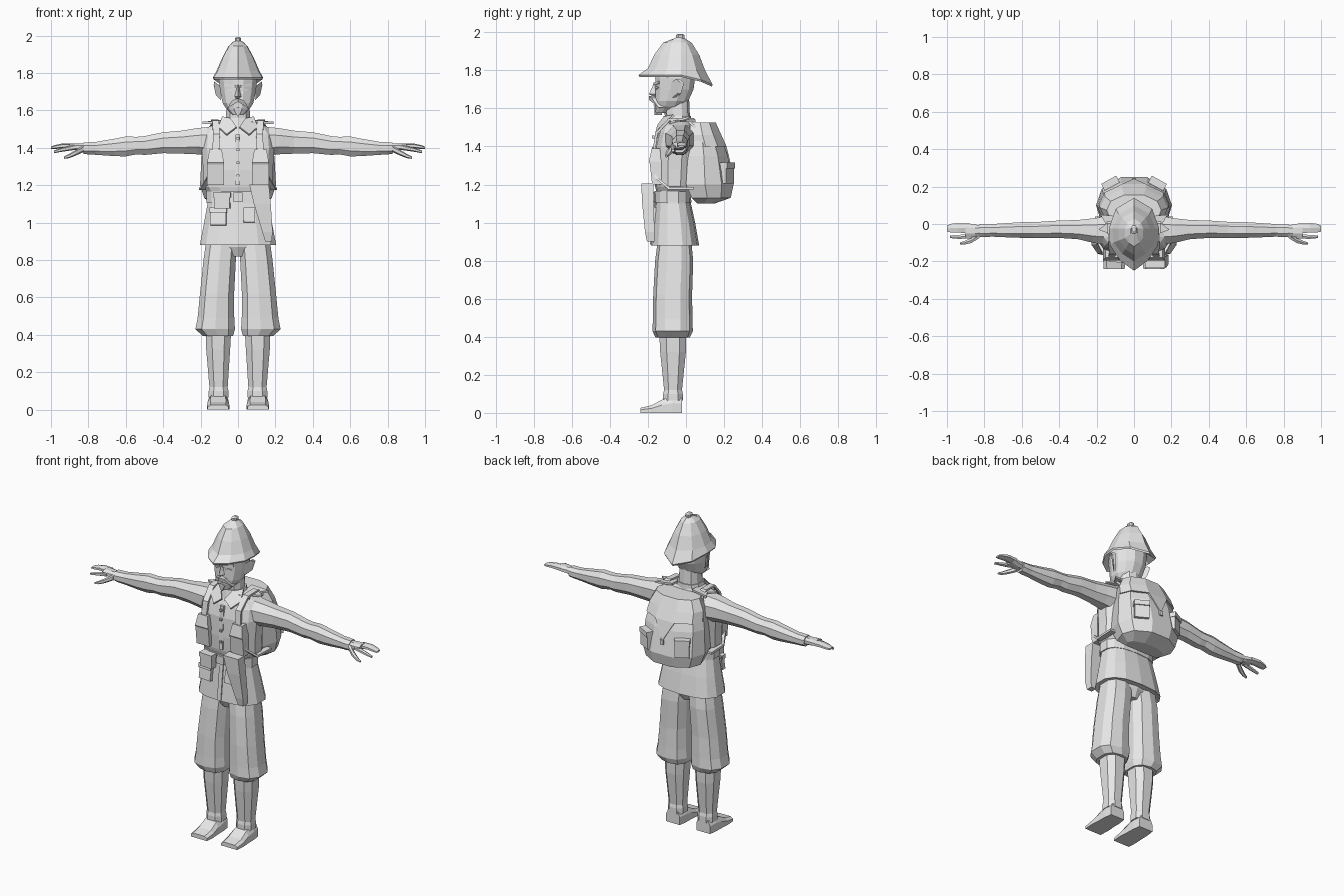
import bpy, bmesh, math
from mathutils import Vector, Matrix

cloth = bpy.data.materials.new("plain_grey")
cloth.diffuse_color = (0.8, 0.8, 0.8, 1)


def finish(name, bm):
    bmesh.ops.recalc_face_normals(bm, faces=bm.faces)
    me = bpy.data.meshes.new(name)
    bm.to_mesh(me)
    bm.free()
    me.materials.append(cloth)
    ob = bpy.data.objects.new(name, me)
    bpy.context.collection.objects.link(ob)
    return ob


def loft(name, rings):
    """Skin a list of equal-length point rings and cap both ends."""
    bm = bmesh.new()
    vs = [[bm.verts.new(p) for p in r] for r in rings]
    n = len(vs[0])
    for a, b in zip(vs, vs[1:]):
        for i in range(n):
            bm.faces.new((a[i], a[(i + 1) % n], b[(i + 1) % n], b[i]))
    bm.faces.new(vs[0])
    bm.faces.new(vs[-1])
    return finish(name, bm)


def oval(u, v, ru, rv, n, power=2.0, turn=0.0):
    """Points of a superellipse in two coordinates."""
    out = []
    for i in range(n):
        t = 2 * math.pi * i / n + turn
        c, s = math.cos(t), math.sin(t)
        out.append((u + ru * math.copysign(abs(c) ** (2 / power), c),
                    v + rv * math.copysign(abs(s) ** (2 / power), s)))
    return out


def column(name, rows, n=12, power=2.4, cx=0):
    """Rows of (z, y centre, x radius, y radius[, x centre])."""
    return loft(name, [[(x, y, r[0]) for x, y in
                        oval(r[4] if len(r) > 4 else cx, r[1], r[2], r[3], n, power, math.pi / n)]
                       for r in rows])


def limb(name, s, rows, n=8, power=2.2):
    """Rows of (x, y centre, z centre, y radius, z radius), mirrored by s."""
    return loft(name, [[(s * r[0], y, z) for y, z in oval(r[1], r[2], r[3], r[4], n, power, math.pi / n)]
                       for r in rows])


def plate(name, pts, push):
    return loft(name, [pts, [tuple(Vector(p) + Vector(push)) for p in pts]])


def box(name, c, size, rz=0.0, rx=0.0):
    bm = bmesh.new()
    bmesh.ops.create_cube(bm, size=1)
    m = Matrix.Translation(c) @ Matrix.Rotation(rz, 4, 'Z') @ Matrix.Rotation(rx, 4, 'X')
    bm.transform(m @ Matrix.Diagonal((*size, 1)))
    return finish(name, bm)


def strap(name, pts, w, t):
    rings = []
    for i, p in enumerate(pts):
        d = Vector(pts[min(i + 1, len(pts) - 1)]) - Vector(pts[max(i - 1, 0)])
        nrm = Vector((0, -d.z, d.y)).normalized() * t
        p, side = Vector(p), Vector((w, 0, 0))
        rings.append([p - side - nrm, p + side - nrm, p + side + nrm, p - side + nrm])
    return loft(name, rings)


# Helmet: pointed brim that drops at the back, faceted crown, top button
def helmet_ring(y0, y1, rx, zf, zs, zb):
    m = -0.055
    k = [(0, y0, zf), (.55, y0 * .72 + m * .28, zs), (.95, m * .7 + y0 * .3, zs), (1, m + .03, zs),
         (.72, m * .3 + y1 * .7, (zs + zb) / 2), (0, y1, zb)]
    return [(rx * a, y, z) for a, y, z in k] + [(-rx * a, y, z) for a, y, z in k[-2:0:-1]]


loft("helmet", [helmet_ring(*r) for r in [
    (-.16, .06, .10, 1.80, 1.80, 1.78), (-.245, .135, .13, 1.765, 1.765, 1.715),
    (-.25, .14, .135, 1.775, 1.775, 1.725), (-.20, .10, .115, 1.81, 1.81, 1.80),
    (-.165, .07, .085, 1.885, 1.88, 1.88), (-.12, .03, .05, 1.945, 1.945, 1.945),
    (-.05, -.01, .02, 1.972, 1.972, 1.97)]])
column("helmet_button", [(1.96, -.03, .016, .022), (1.985, -.03, .018, .024), (1.992, -.03, .01, .012)], 8)

# Head, neck and face
column("head", [(1.575, -.115, .03, .045), (1.61, -.085, .066, .078), (1.64, -.075, .085, .09),
                (1.70, -.06, .098, .103), (1.76, -.057, .105, .108), (1.81, -.055, .10, .105)], 12, 2.2)
column("neck", [(1.49, -.045, .085, .075), (1.55, -.045, .068, .066), (1.66, -.05, .062, .066)], 10)
loft("nose", [[(-w, -.15, z), (0, y, z), (w, -.15, z)] for w, y, z in
              [(.016, -.165, 1.66), (.024, -.195, 1.675), (.016, -.183, 1.70), (.011, -.168, 1.735)]])
plate("goatee", [(-.022, -.165, 1.605), (0, -.172, 1.62), (.022, -.165, 1.605), (0, -.165, 1.565)], (0, .04, 0))
for s in (-1, 1):
    plate("moustache", [(0, -.195, 1.665), (s * .03, -.18, 1.655), (s * .062, -.145, 1.605), (s * .035, -.168, 1.625),
                        (0, -.195, 1.645)], (0, .04, 0))
    plate("eyebrow", [(s * .012, -.172, 1.735), (s * .07, -.145, 1.745), (s * .07, -.145, 1.73),
                      (s * .012, -.172, 1.722)], (0, .025, 0))
    plate("eye", [(s * .022, -.164, 1.71), (s * .04, -.16, 1.718), (s * .06, -.148, 1.71), (s * .04, -.16, 1.70)],
          (0, .008, 0))
    plate("ear", [(s * .095, -.065, 1.73), (s * .128, -.035, 1.755), (s * .13, -.01, 1.735),
                  (s * .118, -.025, 1.68), (s * .092, -.055, 1.655)], (0, -.018, 0))

# Shirt, belt and flared jacket skirt
column("shirt", [(1.16, -.065, .165, .09), (1.19, -.062, .188, .10), (1.28, -.06, .19, .107),
                 (1.40, -.055, .198, .108), (1.47, -.05, .192, .095), (1.51, -.045, .165, .08),
                 (1.54, -.045, .085, .068)], 14, 2.7)
column("belt", [(1.105, -.07, .172, .098), (1.165, -.07, .172, .096)], 14, 2.6)
column("jacket_skirt", [(1.16, -.07, .160, .088), (1.10, -.068, .166, .094), (1.0, -.062, .185, .11),
                        (.88, -.058, .208, .127), (.885, -.058, .19, .11)], 14, 2.6)
plate("front_placket", [(-.014, -.160, 1.47), (.012, -.160, 1.47), (.012, -.172, 1.2), (-.014, -.172, 1.2)],
      (0, .03, 0))
plate("skirt_placket", [(-.014, -.166, 1.11), (.012, -.166, 1.11), (.012, -.190, .885), (-.014, -.190, .885)],
      (0, .02, 0))
box("buckle", (0, -.172, 1.135), (.05, .014, .05))
for z in (1.25, 1.32, 1.39, 1.45):
    box("button", (0, -.172, z), (.014, .012, .014))

# Collar
column("collar_band", [(1.50, -.05, .095, .08), (1.56, -.045, .075, .072)], 10)
for s in (-1, 1):
    plate("collar_leaf", [(s * .008, -.145, 1.505), (s * .06, -.155, 1.465), (s * .105, -.12, 1.505),
                          (s * .085, -.06, 1.56), (s * .04, -.11, 1.55)], (0, -.006, .008))
    plate("shoulder_flap", [(s * .07, -.10, 1.54), (s * .14, -.085, 1.53), (s * .125, -.055, 1.54),
                            (s * .19, -.03, 1.54), (s * .15, .0, 1.54), (s * .18, .05, 1.54),
                            (s * .07, .04, 1.55)], (0, 0, -.012))

    # Arm with cuff
    limb("sleeve", s, [(.13, -.035, 1.435, .085, .085), (.22, -.035, 1.435, .07, .075), (.30, -.03, 1.43, .055, .066),
                       (.40, -.028, 1.427, .05, .06), (.50, -.031, 1.412, .046, .054), (.54, -.032, 1.412, .046, .05),
                       (.60, -.032, 1.407, .045, .057), (.66, -.033, 1.402, .042, .05), (.76, -.034, 1.397, .036, .037),
                       (.80, -.035, 1.397, .038, .035), (.825, -.035, 1.398, .037, .033)])
    # Hand: palm, grouped fingers, forefinger and thumb
    limb("palm", s, [(.80, -.035, 1.40, .026, .024), (.85, -.036, 1.403, .036, .022), (.90, -.034, 1.408, .042, .017)])
    limb("fingers", s, [(.88, -.022, 1.408, .03, .015), (.94, -.02, 1.41, .03, .013), (.98, -.022, 1.404, .026, .01),
                        (1.0, -.025, 1.40, .018, .006)], 6)
    limb("forefinger", s, [(.87, -.065, 1.403, .014, .014), (.94, -.069, 1.39, .012, .011),
                           (.985, -.068, 1.378, .008, .007)], 6)
    limb("thumb", s, [(.825, -.06, 1.395, .016, .018), (.87, -.088, 1.372, .016, .015), (.905, -.1, 1.355, .011, .011),
                      (.93, -.104, 1.347, .006, .006)], 6)

    # Breeches leg, gaiter and boot
    column("breeches_leg", [(.93, -.06, .085, .085, s * .085), (.80, -.062, .09, .10, s * .098),
                            (.62, -.07, .095, .102, s * .112), (.49, -.07, .102, .104, s * .118),
                            (.43, -.07, .11, .106, s * .122), (.395, -.07, .085, .09, s * .108)], 10, 2.5)
    column("gaiter", [(.42, -.07, .073, .075, s * .105), (.32, -.068, .068, .072, s * .106),
                      (.12, -.068, .052, .05, s * .104), (.10, -.068, .056, .055, s * .104),
                      (.065, -.068, .056, .055, s * .104)], 8, 2.5)
    loft("boot", [[(s * (.106 - w), y, 0), (s * (.106 + w), y, 0), (s * (.106 + w), y, h * .6),
                   (s * (.106 + w * .7), y, h), (s * (.106 - w * .7), y, h), (s * (.106 - w), y, h * .6)]
                  for y, w, h in [(-.02, .048, .08), (-.07, .055, .085), (-.125, .056, .07),
                                  (-.18, .06, .04), (-.24, .056, .026)]])

    # Pack straps and chest pouches
    strap("pack_strap", [(s * .13, .06, 1.49), (s * .125, .0, 1.545), (s * .12, -.09, 1.54), (s * .115, -.155, 1.47),
                         (s * .12, -.17, 1.36), (s * .15, -.16, 1.24), (s * .185, -.09, 1.18),
                         (s * .19, .04, 1.18)], .018, .007)
    loft("chest_pouch", [[(s * (.12 - w), y, z), (s * (.12 + w), y, z), (s * (.12 + w), -.13, z), (s * (.12 - w), -.13, z)]
                         for z, w, y in [(1.20, .045, -.178), (1.31, .045, -.19), (1.32, .045, -.195), (1.39, .033, -.18)]])

    # Pack side pockets with flaps
    box("pack_pocket", (s * .123, .213, 1.255), (.085, .04, .10), -s * .5)
    box("pocket_flap", (s * .125, .217, 1.30), (.092, .044, .03), -s * .5)

# Pelvis joining the breeches
column("breeches_seat", [(.95, -.06, .16, .095), (.87, -.06, .13, .09), (.82, -.06, .035, .07)], 10)

# Backpack: faceted body, pointed flap, buckle
def pack_ring(z, w, y0, y1):
    d = y1 - y0
    half = [(w * .85, y0), (w, y0 + .4 * d), (w * .85, y0 + .75 * d), (w * .35, y1)]
    return [(x, y, z) for x, y in half] + [(-x, y, z) for x, y in half[::-1]]


loft("backpack", [pack_ring(*r) for r in [
    (1.10, .13, .06, .15), (1.13, .18, .03, .235), (1.20, .203, .0, .25), (1.35, .195, .01, .22),
    (1.46, .175, .02, .178), (1.52, .14, .02, .15)]])
loft("pack_flap", [pack_ring(*r) for r in [(1.40, .188, .03, .213), (1.46, .181, .02, .186), (1.526, .146, .02, .156)]])
plate("flap_point", [(-.066, .213, 1.40), (.066, .213, 1.40), (0, .242, 1.28)], (0, -.02, 0))
box("pack_buckle", (0, .24, 1.275), (.022, .012, .03))

# Belt pouch, skirt pocket and holster
box("belt_pouch", (-.085, -.175, 1.115), (.085, .05, .08), -.08)
box("belt_pouch_flap", (-.085, -.178, 1.148), (.092, .054, .026), -.08)
box("skirt_pocket", (-.105, -.166, 1.03), (.085, .025, .09), -.1, -.15)
box("skirt_pocket_flap", (-.105, -.17, 1.066), (.092, .028, .026), -.1, -.15)
box("side_pocket", (.06, -.165, 1.04), (.06, .02, .08), .05, -.15)
loft("holster", [[(a, y, z), (b, y, z), (b, y + t, z), (a, y + t, z)] for a, b, y, t, z in
                 [(.06, .165, -.235, .065, 1.205), (.085, .175, -.23, .06, 1.10), (.13, .185, -.215, .05, .95),
                  (.145, .18, -.205, .04, .90)]])
